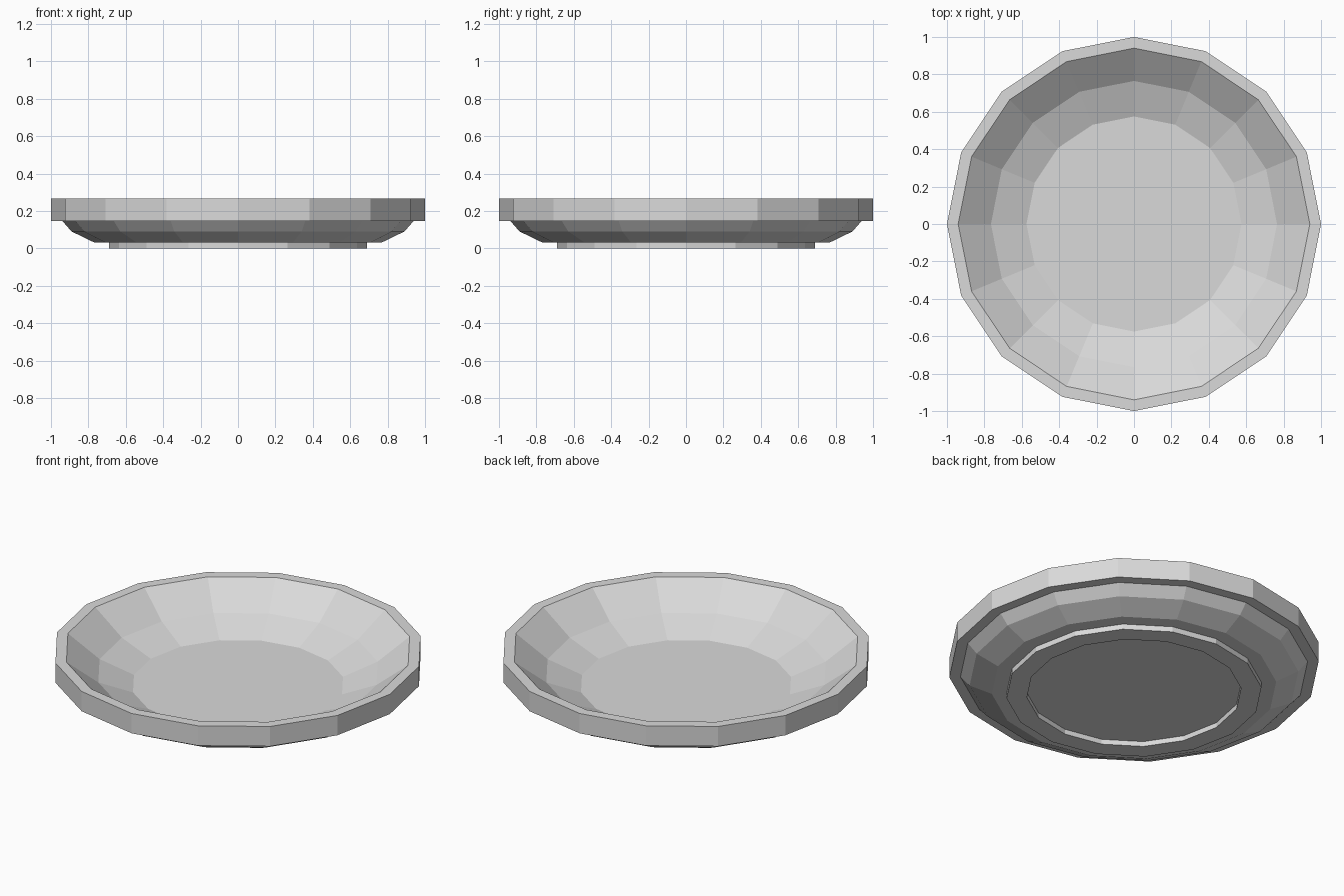
import bpy, bmesh, math

if "Cube" in bpy.data.objects:
    bpy.data.objects.remove(bpy.data.objects["Cube"])

SIDES = 16

# Plain grey for the whole dish
grey = bpy.data.materials.new("light grey")
grey.diffuse_color = (0.7, 0.7, 0.7, 1.0)
grey.use_nodes = True
grey.node_tree.nodes["Principled BSDF"].inputs["Base Color"].default_value = grey.diffuse_color

# Profile (radius, height): underside recess, foot, body, lip, rim, inner bowl
profile = [
    (0.58, 0.03), (0.58, 0.0), (0.69, 0.0), (0.69, 0.032),
    (0.77, 0.032), (0.89, 0.09), (0.94, 0.147),
    (1.0, 0.147), (1.0, 0.265), (0.94, 0.265),
    (0.765, 0.13), (0.575, 0.055),
]

bm = bmesh.new()
rings = []
for r, z in profile:
    rings.append([bm.verts.new((r * math.cos(2 * math.pi * i / SIDES),
                                r * math.sin(2 * math.pi * i / SIDES), z))
                  for i in range(SIDES)])

# Walls between neighbouring rings
for a, b in zip(rings, rings[1:]):
    for i in range(SIDES):
        j = (i + 1) % SIDES
        bm.faces.new((a[i], a[j], b[j], b[i]))

# Underside and bowl floor
bm.faces.new(rings[0][::-1])
bm.faces.new(rings[-1])
bmesh.ops.recalc_face_normals(bm, faces=bm.faces[:])

mesh = bpy.data.meshes.new("dish")
bm.to_mesh(mesh)
bm.free()
mesh.materials.append(grey)
dish = bpy.data.objects.new("dish", mesh)
bpy.context.collection.objects.link(dish)
